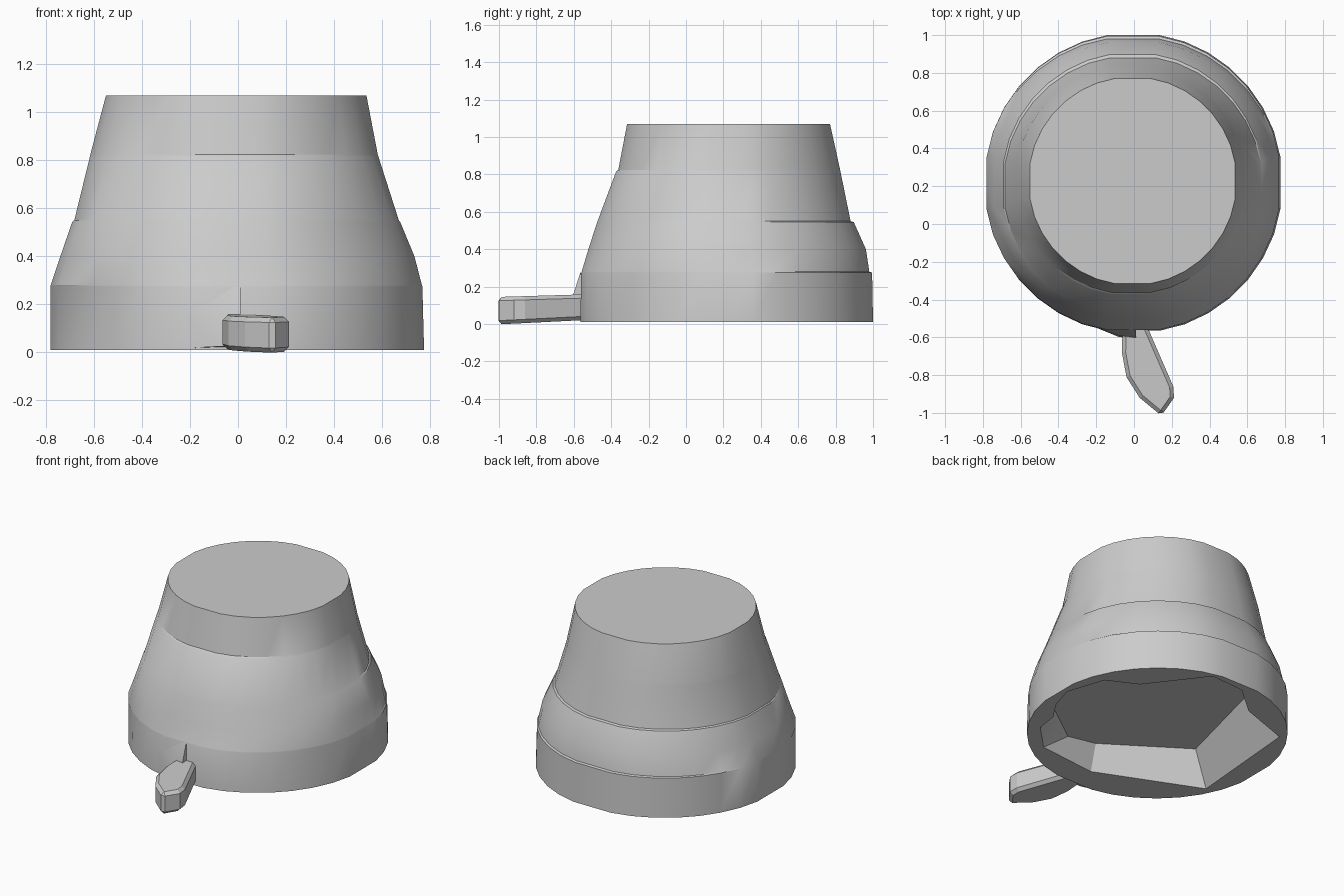
import bpy
import bmesh
from math import cos, sin, pi, radians, sqrt

cube = bpy.data.objects.get("Cube")
if cube:
    bpy.data.objects.remove(cube, do_unlink=True)

SIDES = 36
ROUND = 1.018

grey = bpy.data.materials.new("plain_grey")
grey.use_nodes = True
grey.diffuse_color = (0.6, 0.6, 0.6, 1)
grey.node_tree.nodes["Principled BSDF"].inputs["Base Color"].default_value = (0.6, 0.6, 0.6, 1)


def finish(bm, name, smooth=False):
    bmesh.ops.recalc_face_normals(bm, faces=bm.faces)
    mesh = bpy.data.meshes.new(name)
    bm.to_mesh(mesh)
    bm.free()
    mesh.materials.append(grey)
    obj = bpy.data.objects.new(name, mesh)
    bpy.context.collection.objects.link(obj)
    if smooth:
        bpy.ops.object.select_all(action="DESELECT")
        obj.select_set(True)
        bpy.context.view_layer.objects.active = obj
        bpy.ops.object.shade_smooth_by_angle(angle=radians(30))
    return obj


def clipped(centre, half, wave):
    return centre + half * max(-1, min(1, ROUND * wave))


def oval(bm, z, x0, x1, y0, y1):
    """Ring of vertices, rounded but flattened where it meets its bounds."""
    ring = []
    for i in range(SIDES):
        a = 2 * pi * i / SIDES
        ring.append(bm.verts.new((clipped((x0 + x1) / 2, (x1 - x0) / 2, cos(a)),
                                  clipped((y0 + y1) / 2, (y1 - y0) / 2, sin(a)), z)))
    return ring


def bridge(bm, low, high):
    n = len(low)
    for i in range(n):
        j = (i + 1) % n
        bm.faces.new((low[i], low[j], high[j], high[i]))


def loop_edges(bm, ring):
    return [bm.edges.get((ring[i - 1], ring[i])) for i in range(len(ring))]


# Tapered body: height, then bounds in x and y, with slight ledges
profile = [
    (0.01, -0.78, 0.775, -0.565, 1.0),
    (0.275, -0.78, 0.768, -0.56, 0.995),
    (0.28, -0.78, 0.766, -0.558, 0.98),
    (0.40, -0.74, 0.735, -0.522, 0.962),
    (0.545, -0.69, 0.675, -0.475, 0.897),
    (0.55, -0.682, 0.67, -0.473, 0.88),
    (0.815, -0.617, 0.585, -0.374, 0.826),
    (0.825, -0.615, 0.582, -0.362, 0.824),
    (1.07, -0.55, 0.535, -0.315, 0.77),
]
bm = bmesh.new()
rings = [oval(bm, *row) for row in profile]
for low, high in zip(rings, rings[1:]):
    bridge(bm, low, high)
bm.faces.new(rings[-1])

# Faceted recess underneath, as diagonal coordinates: rim, then ceiling
rim = [(-.44, .43), (.24, .70), (.74, .11), (.58, -.22), (.56, -.48), (.4, -.66),
       (-.05, -.6), (-.26, -.67), (-.5, -.55), (-.58, -.4), (-.61, -.25),
       (-.70, -.13), (-.70, .11)]
ceiling = [(-.42, .54), (.18, .66), (.6, -.05), (.58, -.22), (.56, -.48), (.4, -.64),
           (-.05, -.6), (-.26, -.66), (-.5, -.55), (-.58, -.4), (-.61, -.25),
           (-.66, -.05), (-.58, .44)]


def diagonal(points, z):
    return [bm.verts.new((-(r + d) / sqrt(2), (r - d) / sqrt(2) + 0.215, z))
            for r, d in points]


mouth, roof = diagonal(rim, 0.01), diagonal(ceiling, 0.27)
bridge(bm, mouth, roof)
bm.faces.new(roof)
bmesh.ops.triangle_fill(bm, use_beauty=True,
                        edges=loop_edges(bm, rings[0]) + loop_edges(bm, mouth))
finish(bm, "tapered_body", smooth=True)

# Curved lever at the front, dropping slightly toward its tip
outline = [(-.06, -.52), (-.064, -.68), (-.04, -.81), (.03, -.92), (.145, -1.015),
           (.212, -.92), (.208, -.86), (.06, -.52)]
bm = bmesh.new()
bottom = [bm.verts.new((x, y, 0.02 + 0.05 * (y + 0.57))) for x, y in outline]
top = [bm.verts.new((x, y, 0.158 + 0.03 * (y + 0.57))) for x, y in outline]
bridge(bm, bottom, top)
bm.faces.new(bottom)
bm.faces.new(top)
lever = finish(bm, "front_lever")
bevel = lever.modifiers.new("chamfer", "BEVEL")
bevel.width = 0.02
bevel.segments = 1
bevel.limit_method = "ANGLE"
bevel.angle_limit = radians(40)

# Swelling that blends the lever into the body
bm = bmesh.new()
for co in [(.01, -.608, .03), (.01, -.602, .16), (.01, -.565, .275), (.01, -.5, .02),
           (-.08, -.598, .025), (-.08, -.59, .15), (-.32, -.5, .012), (-.32, -.5, .26)]:
    bm.verts.new(co)
bmesh.ops.convex_hull(bm, input=bm.verts)
finish(bm, "lever_swelling", smooth=True)
